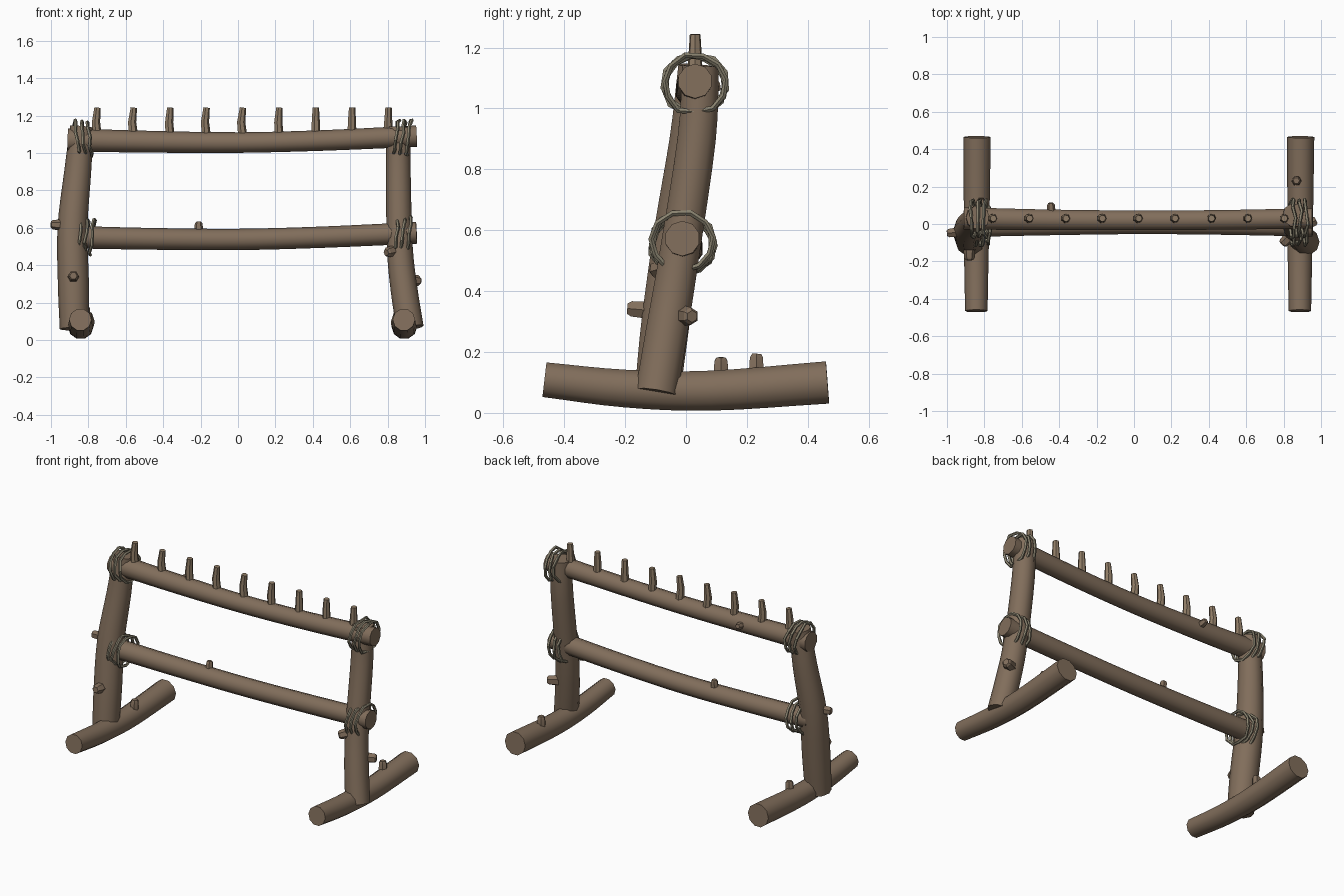
import bpy, bmesh, math, random
from mathutils import Vector

if "Cube" in bpy.data.objects:
    bpy.data.objects.remove(bpy.data.objects["Cube"])

random.seed(4)


def material(name, rgb):
    m = bpy.data.materials.new(name)
    m.diffuse_color = (*rgb, 1)
    m.use_nodes = True
    m.node_tree.nodes["Principled BSDF"].inputs["Base Color"].default_value = m.diffuse_color
    return m


WOOD = material("wood", (0.22, 0.155, 0.105))
PEG = material("peg_wood", (0.28, 0.205, 0.135))
ROPE = material("rope", (0.25, 0.225, 0.16))


def smooth_path(pts, steps):
    """Catmull-Rom through (x, y, z, radius) points."""
    p = [Vector(q) for q in pts]
    p = [2 * p[0] - p[1]] + p + [2 * p[-1] - p[-2]]
    out = []
    for i in range(1, len(p) - 2):
        a, b, c, d = p[i - 1:i + 3]
        for s in range(steps):
            t = s / steps
            out.append(0.5 * (2 * b + (c - a) * t + (2 * a - 5 * b + 4 * c - d) * t * t
                              + (3 * b - a - 3 * c + d) * t ** 3))
    return out + [p[-2]]


def tube(name, pts, sides, mat, steps=1, closed=False, angle=40):
    """Round tube along a path, with a radius at every point."""
    path = smooth_path(pts, steps) if steps > 1 else [Vector(q) for q in pts]
    pos, n = [q.to_3d() for q in path], len(path)
    bm, rings = bmesh.new(), []
    normal = None
    for i in range(n):
        if closed:
            tan = pos[(i + 1) % n] - pos[i - 1]
        else:
            tan = pos[min(i + 1, n - 1)] - pos[max(i - 1, 0)]
        tan.normalize()
        if normal is None:
            normal = Vector((1, 0, 0)) if abs(tan.x) < 0.7 else Vector((0, 0, 1))
        normal = (normal - tan * normal.dot(tan)).normalized()
        side = tan.cross(normal)
        ring = []
        for k in range(sides):
            a = 2 * math.pi * k / sides
            ring.append(bm.verts.new(pos[i] + path[i][3] * (math.cos(a) * normal + math.sin(a) * side)))
        rings.append(ring)
    for i in range(n if closed else n - 1):
        r, s = rings[i], rings[(i + 1) % n]
        for k in range(sides):
            j = (k + 1) % sides
            bm.faces.new((r[k], r[j], s[j], s[k]))
    if not closed:
        bm.faces.new(rings[0][::-1])
        bm.faces.new(rings[-1])
    bmesh.ops.recalc_face_normals(bm, faces=bm.faces)
    me = bpy.data.meshes.new(name)
    bm.to_mesh(me)
    bm.free()
    me.materials.append(mat)
    ob = bpy.data.objects.new(name, me)
    bpy.context.collection.objects.link(ob)
    bpy.ops.object.select_all(action='DESELECT')
    ob.select_set(True)
    bpy.context.view_layer.objects.active = ob
    bpy.ops.object.shade_smooth_by_angle(angle=math.radians(angle))
    return ob


# Curved feet, thicker at the back
for side, x0 in (("left", -0.843), ("right", 0.887)):
    tube(side + "_foot", [(x0, -0.465, 0.109, 0.06), (x0, -0.2, 0.08, 0.065),
                          (x0 + 0.002, 0.08, 0.073, 0.069), (x0 + 0.004, 0.465, 0.1, 0.073)],
         10, WOOD, 4)

# Leaning, slightly crooked legs
tube("left_leg", [(-0.875, -0.095, 0.06, 0.078), (-0.88, -0.067, 0.3, 0.083),
                  (-0.885, -0.028, 0.6, 0.08), (-0.857, 0.015, 0.9, 0.072),
                  (-0.835, 0.035, 1.14, 0.063)], 10, WOOD, 4)
tube("right_leg", [(0.92, -0.097, 0.065, 0.073), (0.888, -0.063, 0.27, 0.072),
                   (0.865, -0.025, 0.5, 0.069), (0.857, 0.035, 0.9, 0.066),
                   (0.857, 0.048, 1.14, 0.063)], 10, WOOD, 4)

# Sagging rails
tube("top_rail", [(-0.91, 0.03, 1.07, 0.062), (-0.45, 0.022, 1.06, 0.058),
                  (0, 0.02, 1.056, 0.055), (0.45, 0.022, 1.067, 0.055),
                  (0.955, 0.03, 1.09, 0.057)], 10, WOOD, 4)
tube("lower_rail", [(-0.88, -0.012, 0.55, 0.06), (-0.45, -0.005, 0.541, 0.058),
                    (0, 0, 0.538, 0.057), (0.45, -0.003, 0.55, 0.057),
                    (0.955, -0.012, 0.573, 0.058)], 10, WOOD, 4)

# Row of pegs, each slightly bent
for i in range(9):
    x = -0.757 + 0.1945 * i
    b = random.uniform(-0.006, 0.006)
    tube(f"peg_{i + 1}", [(x + 0.004, 0.03, 1.08, 0.026), (x + b, 0.03, 1.165, 0.023),
                          (x + 0.005, 0.03, 1.243, 0.018)], 7, PEG)

# Cut branch stubs: base point, tip point, radius
stubs = [
    ((-0.92, -0.04, 0.615), (-1.0, -0.05, 0.617), 0.026),
    ((-0.88, -0.1, 0.335), (-0.88, -0.193, 0.343), 0.029),
    ((0.84, -0.06, 0.48), (0.792, -0.108, 0.467), 0.027),
    ((0.91, -0.01, 0.32), (0.973, 0.02, 0.317), 0.029),
    ((-0.21, 0.005, 0.56), (-0.21, 0.012, 0.632), 0.021),
    ((-0.44, 0.04, 1.06), (-0.445, 0.112, 1.075), 0.021),
    ((-0.82, 0.115, 0.1), (-0.815, 0.115, 0.182), 0.025),
    ((0.87, 0.23, 0.11), (0.868, 0.232, 0.194), 0.025),
]
for i, (a, b, r) in enumerate(stubs):
    a, b = Vector(a), Vector(b)
    m = a.lerp(b, 0.85)
    tube(f"branch_stub_{i + 1}", [(*a, r * 1.15), (*m, r), (*b, r * 0.68)], 6, WOOD, angle=30)

# Rope lashings: three uneven tilted turns around each joint
joints = [("top_left", -0.828, 0.03, 1.075, -1), ("top_right", 0.88, 0.03, 1.08, 1),
          ("lower_left", -0.815, -0.012, 0.55, 1), ("lower_right", 0.88, -0.012, 0.56, 1)]
for name, cx, cy, cz, tilt in joints:
    for t in (-1, 0, 1):
        pts = []
        for k in range(11):
            a = 2 * math.pi * (k + 0.3 * t) / 11
            r = 0.099 + random.uniform(-0.006, 0.006)
            x = cx + 0.034 * t + 0.012 * tilt * math.sin(a) + random.uniform(-0.007, 0.007)
            pts.append((x, cy + 1.03 * r * math.cos(a), cz + 0.97 * r * math.sin(a), 0.0095))
        tube(f"{name}_rope_{t + 2}", pts, 5, ROPE, closed=True, angle=30)
